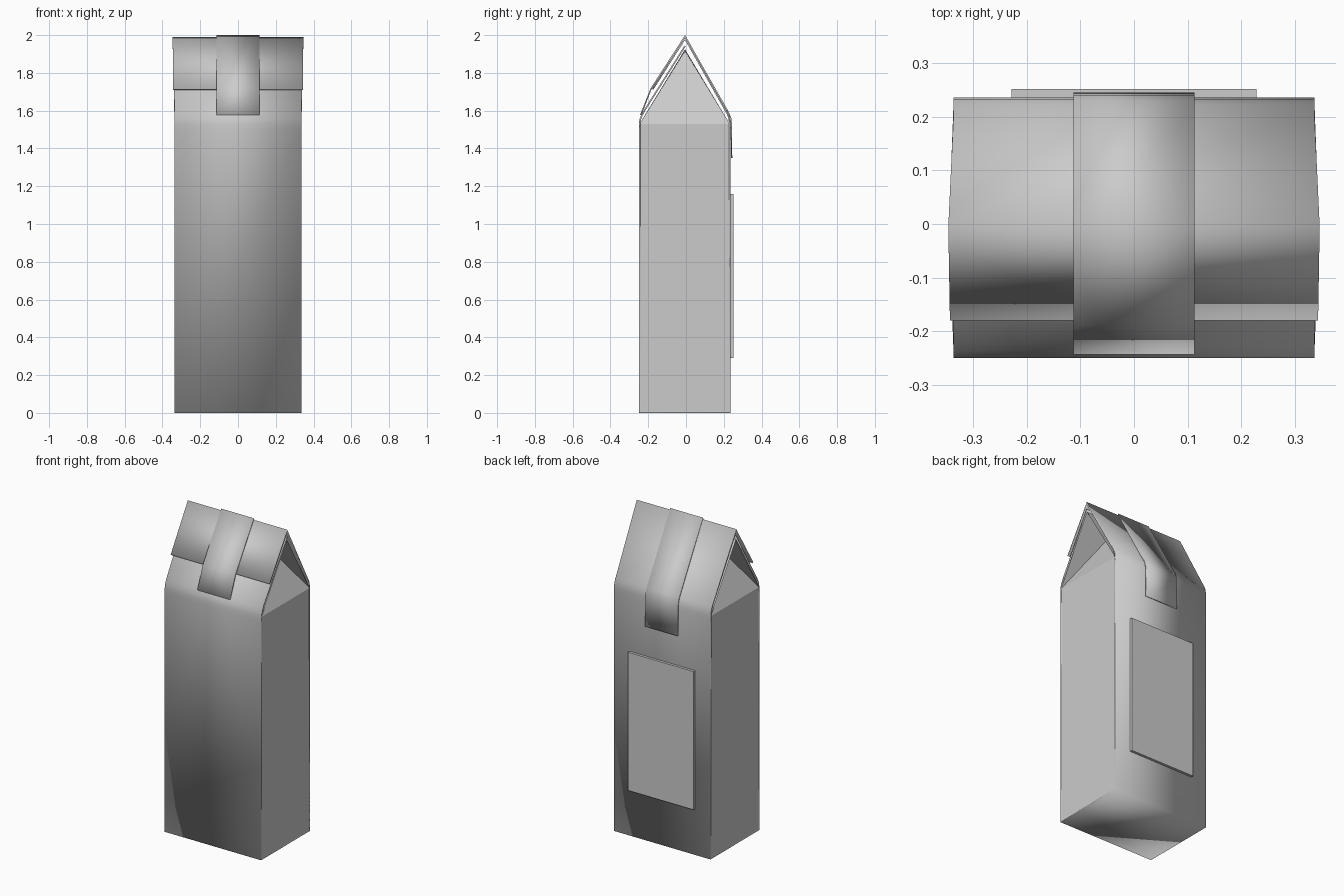
import bpy
import bmesh

if "Cube" in bpy.data.objects:
    bpy.data.objects.remove(bpy.data.objects["Cube"])


def finish(name, bm, thickness=0.0):
    mesh = bpy.data.meshes.new(name)
    bm.to_mesh(mesh)
    bm.free()
    ob = bpy.data.objects.new(name, mesh)
    bpy.context.collection.objects.link(ob)
    if thickness:
        mod = ob.modifiers.new("paper", "SOLIDIFY")
        mod.thickness = thickness
        mod.offset = -1
        mod.use_even_offset = True
    return ob


def sheet(name, pts, thickness):
    """Folded strip of paper; pts are (half width, y, z) along its length."""
    bm = bmesh.new()
    rows = [(bm.verts.new((w, y, z)), bm.verts.new((-w, y, z))) for w, y, z in pts]
    for (r0, l0), (r1, l1) in zip(rows, rows[1:]):
        bm.faces.new((r0, l0, l1, r1))
    ob = finish(name, bm, thickness)
    bpy.ops.object.select_all(action='DESELECT')
    ob.select_set(True)
    bpy.context.view_layer.objects.active = ob
    bpy.ops.object.shade_smooth_by_angle(angle=0.45)
    return ob


W = 0.336
# Main wrap: front roof, front, bottom, back, back roof, folded-over flap
sheet("bag_wrap", [
    (0.345, -0.008, 1.945), (W, -0.222, 1.605), (W, -0.236, 1.58),
    (W, -0.246, 1.555), (W, -0.25, 1.53), (W, -0.25, 1.50),
    (W, -0.25, 0), (W, 0.236, 0),
    (W, 0.236, 1.50), (W, 0.236, 1.53), (W, 0.233, 1.56),
    (W, 0.223, 1.585), (W, 0.209, 1.61),
    (0.346, -0.005, 1.99), (0.343, -0.18, 1.715)], 0.008)

# Side walls with gussets tucked in under the roof
for side, s in (("right", 1), ("left", -1)):
    bm = bmesh.new()
    a, b, c, d, tip, ridge = [bm.verts.new((s * x, y, z)) for x, y, z in (
        (W, -0.246, 0), (W, 0.232, 0), (W, 0.232, 1.53), (W, -0.246, 1.53),
        (0.105, -0.005, 1.915), (0.345, -0.005, 1.925))]
    for f in ((a, b, c, d), (d, c, tip), (d, tip, ridge), (c, ridge, tip)):
        bm.faces.new(f if s > 0 else f[::-1])
    finish("side_gusset_" + side, bm)

# Sealing strip over the ridge
T = 0.113
sheet("sealing_strip", [
    (T, 0.245, 1.35), (T, 0.243, 1.53), (T, 0.240, 1.56), (T, 0.230, 1.587),
    (T, 0.216, 1.612), (T, -0.005, 2.0), (T, -0.188, 1.718), (T, -0.243, 1.578)], 0.007)

# Back label
bm = bmesh.new()
bmesh.ops.create_cube(bm, size=1)
for v in bm.verts:
    v.co = (v.co.x * 0.456, 0.242 + v.co.y * 0.02, 0.725 + v.co.z * 0.87)
finish("back_label", bm)
